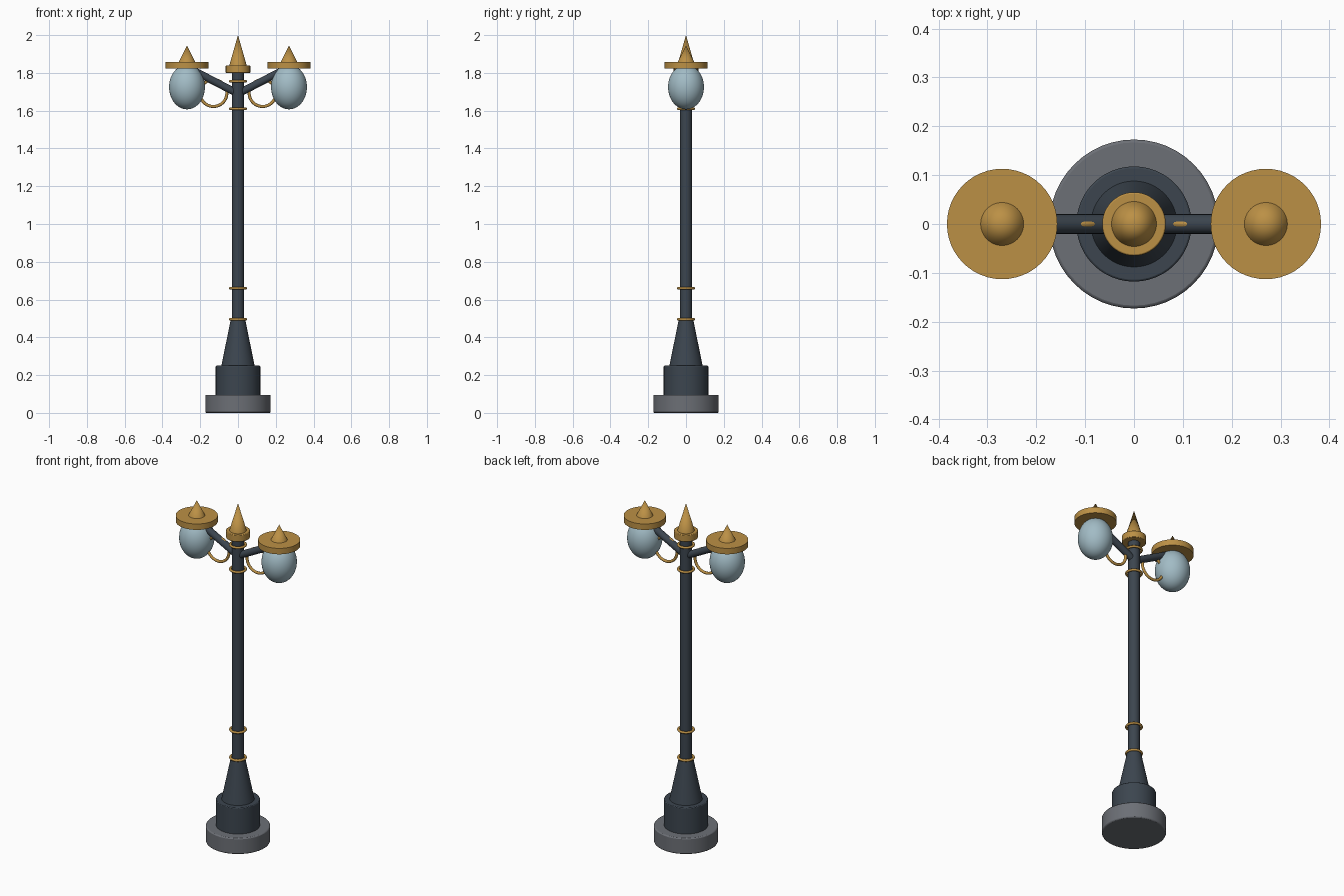
import bpy, math
from mathutils import Vector

if "Cube" in bpy.data.objects:
    bpy.data.objects.remove(bpy.data.objects["Cube"])


def material(name, rgb):
    m = bpy.data.materials.new(name)
    m.diffuse_color = (*rgb, 1)
    m.use_nodes = True
    m.node_tree.nodes["Principled BSDF"].inputs["Base Color"].default_value = m.diffuse_color
    return m


IRON = material("dark_iron", (0.045, 0.060, 0.078))
STONE = material("stone", (0.15, 0.16, 0.18))
BRASS = material("brass", (0.50, 0.28, 0.06))
GLASS = material("frosted_glass", (0.36, 0.50, 0.56))


def finish(name, mat, angle=35, bevel=0):
    ob = bpy.context.object
    ob.name = name
    ob.data.materials.append(mat)
    bpy.ops.object.shade_smooth_by_angle(angle=math.radians(angle))
    if bevel:
        mod = ob.modifiers.new("soft_edges", 'BEVEL')
        mod.width, mod.segments = bevel, 2
    return ob


def frustum(name, mat, r1, r2, z1, z2, x=0, bevel=0):
    bpy.ops.mesh.primitive_cone_add(vertices=48, radius1=r1, radius2=r2,
                                    depth=z2 - z1, location=(x, 0, (z1 + z2) / 2))
    return finish(name, mat, bevel=bevel)


def ring(name, major, minor, loc, rot=(0, 0, 0)):
    bpy.ops.mesh.primitive_torus_add(major_radius=major, minor_radius=minor,
                                     major_segments=48, minor_segments=12,
                                     location=loc, rotation=rot)
    return finish(name, BRASS)


def rod(name, a, b, r):
    a, b = Vector(a), Vector(b)
    bpy.ops.mesh.primitive_cylinder_add(vertices=24, radius=r, depth=(b - a).length,
                                        location=(a + b) / 2)
    bpy.context.object.rotation_euler = (b - a).to_track_quat('Z', 'Y').to_euler()
    return finish(name, IRON)


# Pedestal and post
frustum("base_plinth", STONE, 0.173, 0.173, 0, 0.095, bevel=0.006)
frustum("pedestal_drum", IRON, 0.118, 0.118, 0.09, 0.25, bevel=0.004)
frustum("pedestal_taper", IRON, 0.088, 0.038, 0.25, 0.495)
frustum("post", IRON, 0.031, 0.031, 0.48, 1.81)

# Brass bands around the post
for i, z in enumerate((0.495, 0.66, 1.61, 1.755)):
    ring(f"post_band_{i + 1}", 0.041, 0.007, (0, 0, z))

# Central finial
frustum("finial_collar", BRASS, 0.065, 0.065, 1.80, 1.84, bevel=0.003)
frustum("finial_spike", BRASS, 0.046, 0, 1.84, 2.0)

# Two mirrored lamp arms
for side, s in (("left", -1), ("right", 1)):
    x = 0.27 * s
    rod(side + "_arm", (0, 0, 1.69), (x, 0, 1.83), 0.02)
    ring(side + "_scroll", 0.071, 0.008, (0.13 * s, 0, 1.693), (math.pi / 2, 0, 0))
    bpy.ops.mesh.primitive_uv_sphere_add(segments=48, ring_count=24, radius=1,
                                         location=(x, 0, 1.725))
    bpy.context.object.scale = (0.095, 0.095, 0.118)
    finish(side + "_globe", GLASS)
    frustum(side + "_lamp_cap", BRASS, 0.113, 0.113, 1.822, 1.857, x)
    frustum(side + "_cap_spike", BRASS, 0.044, 0, 1.857, 1.945, x)
